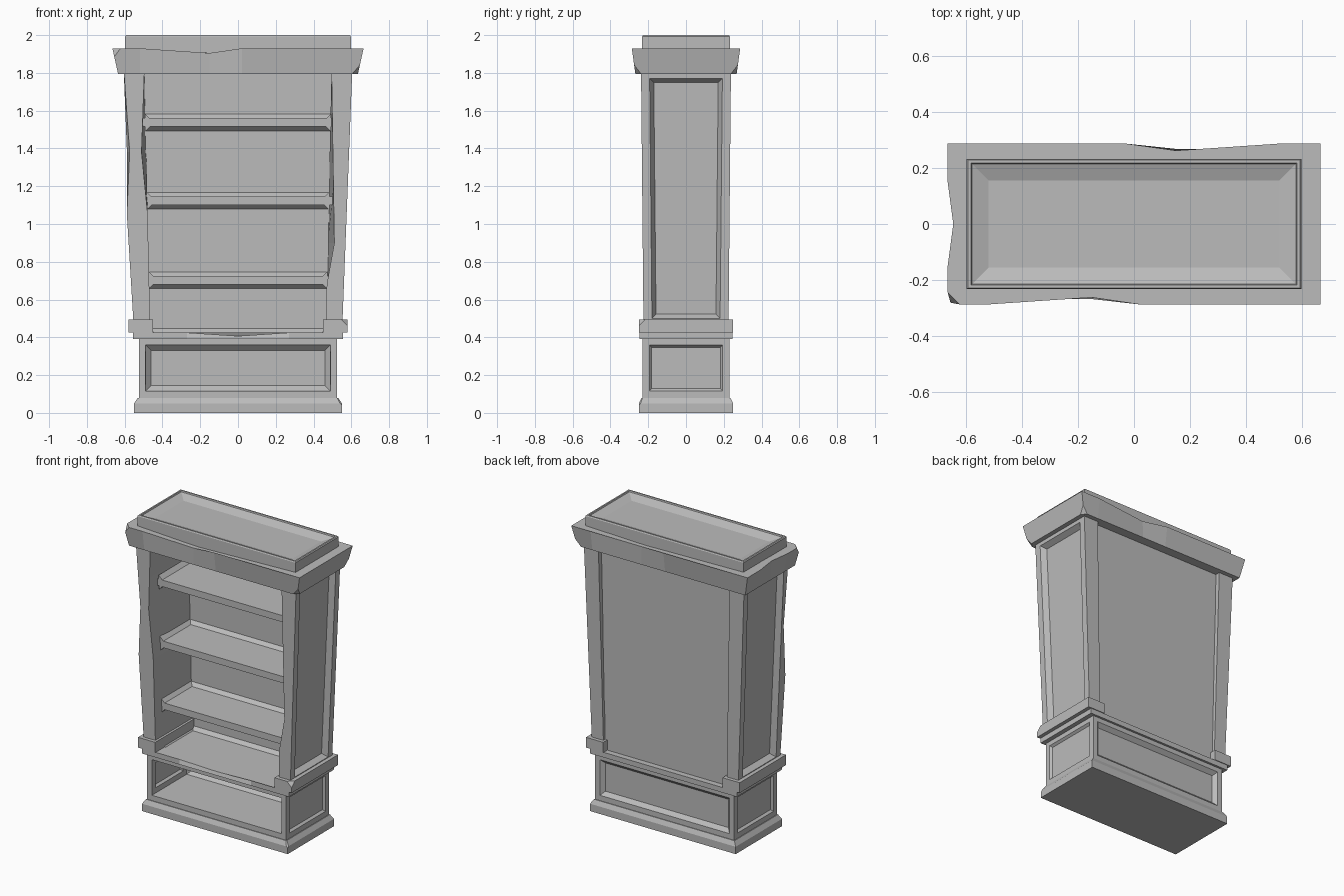
import bpy, bmesh
from mathutils import Vector

cube = bpy.data.objects.get("Cube")
if cube:
    bpy.data.objects.remove(cube, do_unlink=True)

grey = bpy.data.materials.new("plain_grey")
grey.use_nodes = True
tone = (0.5, 0.5, 0.5, 1)
grey.diffuse_color = tone
grey.node_tree.nodes["Principled BSDF"].inputs["Base Color"].default_value = tone


def loft(rings):
    """Closed solid through rings of matching points."""
    bm = bmesh.new()
    loops = [[bm.verts.new(p) for p in ring] for ring in rings]
    for a, b in zip(loops, loops[1:]):
        for i in range(len(a)):
            j = (i + 1) % len(a)
            bm.faces.new((a[i], a[j], b[j], b[i]))
    bm.faces.new(loops[0])
    bm.faces.new(loops[-1])
    bmesh.ops.recalc_face_normals(bm, faces=bm.faces)
    return bm


def rect(x0, x1, y0, y1, z):
    return [(x0, y0, z), (x1, y0, z), (x1, y1, z), (x0, y1, z)]


def centred(*levels):
    """Stack of centred rectangles given as (half x, half y, z)."""
    return loft([rect(-x, x, -y, y, z) for x, y, z in levels])


def box(x0, x1, y0, y1, z0, z1):
    return loft([rect(x0, x1, y0, y1, z) for z in (z0, z1)])


def recess(bm, direction, *steps):
    """Inset the faces looking one way, step by step (width, depth)."""
    faces = [f for f in bm.faces if f.normal.dot(Vector(direction)) > 0.9]
    for width, depth in steps:
        bmesh.ops.inset_region(bm, faces=faces, thickness=width, depth=-depth,
                               use_even_offset=True, use_boundary=True)


def chip(bm, point, normal):
    """Break off a corner along a plane."""
    geom = bm.verts[:] + bm.edges[:] + bm.faces[:]
    cut = bmesh.ops.bisect_plane(bm, geom=geom, plane_co=point,
                                 plane_no=normal, clear_outer=True)
    edges = [e for e in cut["geom_cut"] if isinstance(e, bmesh.types.BMEdge)]
    bmesh.ops.holes_fill(bm, edges=edges, sides=0)


def finish(name, bm):
    bmesh.ops.recalc_face_normals(bm, faces=bm.faces)
    mesh = bpy.data.meshes.new(name)
    bm.to_mesh(mesh)
    bm.free()
    mesh.materials.append(grey)
    obj = bpy.data.objects.new(name, mesh)
    bpy.context.collection.objects.link(obj)
    return obj


def inner_x(z):
    return 0.465 + 0.03 * (z - 0.45) / 1.35


# Base: moulded plinth, body with open front niche and framed panels, ledge
plinth = centred((0.55, 0.25, 0), (0.55, 0.25, 0.05), (0.53, 0.235, 0.08))
chip(plinth, (0.54, -0.25, 0.05), (1, -1, 1))
finish("plinth", plinth)

body = centred((0.525, 0.23, 0.08), (0.525, 0.23, 0.395))
recess(body, (0, -1, 0), (0.036, 0), (0.003, 0.37), (0.025, 0.025))
recess(body, (0, 1, 0), (0.036, 0), (0.025, 0.025))
for s in (-1, 1):
    recess(body, (s, 0, 0), (0.036, 0), (0.012, 0.015))
finish("base_body", body)

# Ledge with a shallow worn dip in the front edge
ledge = loft([[(-0.555, -0.245, z), (-0.27, -0.245, z), (0, -0.245 + dip, z - dip),
               (0.27, -0.245, z), (0.555, -0.245, z), (0.555, 0.245, z),
               (-0.555, 0.245, z)] for z, dip in ((0.39, 0), (0.425, 0.018))])
finish("ledge", ledge)

# Sides: leaning slabs with framed outer panels, standing on foot blocks
for s, side in ((1, "left"), (-1, "right")):
    foot = box(*sorted((s * 0.45, s * 0.58)), -0.25, 0.25, 0.425, 0.495)
    if s > 0:
        chip(foot, (0.56, -0.25, 0.48), (1, -1, 1))
    finish(side + "_foot", foot)

    low, high = 0.455, 1.815
    slab = loft([rect(*sorted((s * inner_x(z), s * outer)), -y, y, z)
                 for z, outer, y in ((low, 0.552, 0.225), (high, 0.605, 0.238))])
    recess(slab, (s, 0, 0), (0.045, 0), (0.022, 0.035))

    # Worn spots along the front edges: height, outer shift, inner shift
    wear = (((0.68, 0, 0), (0.9, 0, 0.035), (1.2, 0, 0)) if s > 0 else
            ((1.05, -0.013, 0), (1.38, 0.022, 0.025), (1.6, 0, 0)))
    for z, outer, inner in wear:
        bmesh.ops.bisect_plane(slab, geom=slab.verts[:] + slab.edges[:] + slab.faces[:],
                               plane_co=(0, 0, z), plane_no=(0, 0, 1))
        for v in slab.verts:
            if abs(v.co.z - z) < 1e-4 and v.co.y < -0.21:
                if abs(v.co.x) > 0.53:
                    v.co.x -= s * outer
                else:
                    v.co.x += s * inner
    finish(side + "_side", slab)

# Back panel set in between the side posts
finish("back_panel", loft([rect(-x, x, 0.17, 0.205, z)
                           for x, z in ((0.48, 0.42), (0.51, 1.81))]))


def cove(name, top, up, front):
    """Sloped strips where a board meets the back and the sides."""
    x, r = inner_x(top) + 0.004, 0.026
    finish(name + "_back_cove", loft([[(e, 0.175, top), (e, 0.175, top + up * r),
                                       (e, 0.172 - r, top)] for e in (-x, x)]))
    for s, side in ((1, "left"), (-1, "right")):
        finish(name + "_" + side + "_cove",
               loft([[(s * x, y, top), (s * x, y, top + up * r),
                      (s * (x - r), y, top)] for y in (front, 0.175)]))


# Shelves with sloped strips above and below
for i, top in enumerate((0.725, 1.145, 1.56)):
    name = "shelf_%d" % (i + 1)
    x = inner_x(top) + 0.02
    finish(name, box(-x, x, -0.15, 0.18, top - 0.045, top))
    cove(name + "_upper", top, 1, -0.15)
    cove(name + "_lower", top - 0.045, -1, -0.15)
cove("floor", 0.425, 1, -0.15)

# Crown: flared moulding with worn top edges and broken corners
def crown_ring(x, y, z, dent):
    return [(-x, -y, z), (-0.52, -y, z), (-0.15, -y + dent, z - dent), (0.02, -y, z),
            (x, -y, z), (x, y, z), (0.52, y, z), (0.15, y - dent, z - dent * 0.6),
            (-0.03, y, z), (-x, y, z), (-x, 0.15, z), (-x + dent * 0.8, 0, z),
            (-x, -0.15, z)]


crown = loft([crown_ring(0.635, 0.268, 1.795, 0), crown_ring(0.665, 0.287, 1.93, 0.025)])
chip(crown, (-0.645, -0.27, 1.92), (-1, -1, 0.6))
chip(crown, (0.633, -0.255, 1.81), (1, -1, -1))
chip(crown, (0.633, 0.255, 1.81), (1, 1, -1))
finish("crown", crown)

# Cap with a thin rim and a dished top
cap = centred((0.597, 0.232, 1.9), (0.597, 0.232, 1.993), (0.592, 0.228, 2.0))
recess(cap, (0, 0, 1), (0.01, 0), (0.003, 0.008), (0.06, 0.022))
finish("cap", cap)
